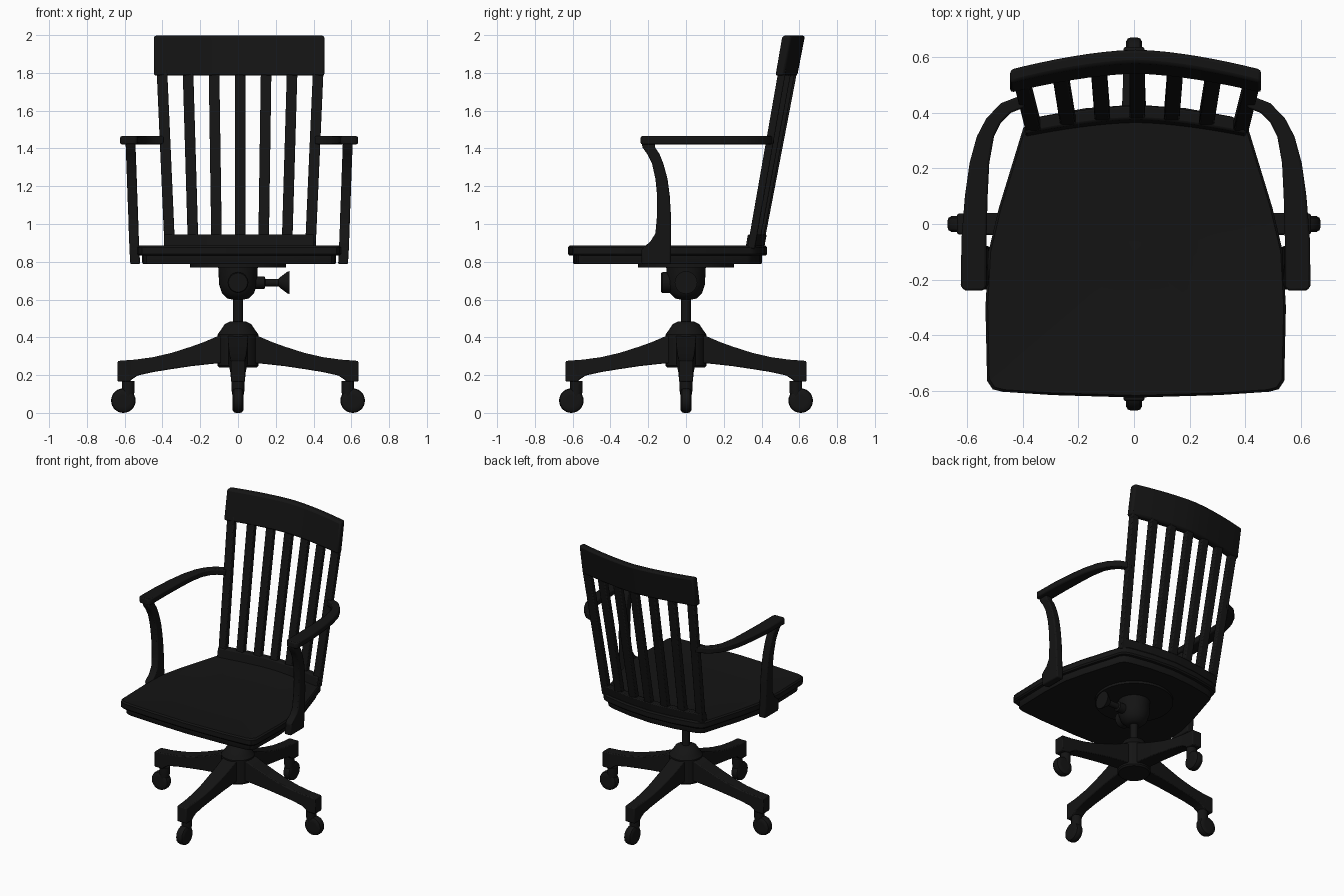
import bpy, bmesh
from math import sin, cos, pi, radians
from mathutils import Matrix

if "Cube" in bpy.data.objects:
    bpy.data.objects.remove(bpy.data.objects["Cube"])

OX = 0.006  # upper half sits slightly off-centre

# Near-black finish shared by every part
black = bpy.data.materials.new("black_finish")
black.diffuse_color = (.007, .007, .007, 1)
black.use_nodes = True
black.node_tree.nodes["Principled BSDF"].inputs["Base Color"].default_value = black.diffuse_color


def loft(name, rings, bevel=0.0, mat=None, segs=2):
    """Skin a list of equal-length rings, cap both ends."""
    bm = bmesh.new()
    vs = [[bm.verts.new(p) for p in r] for r in rings]
    n = len(rings[0])
    for a, b in zip(vs, vs[1:]):
        for i in range(n):
            j = (i + 1) % n
            bm.faces.new((a[i], a[j], b[j], b[i]))
    bm.faces.new(vs[0])
    bm.faces.new(vs[-1])
    if mat:
        bm.transform(mat)
    bmesh.ops.recalc_face_normals(bm, faces=bm.faces)
    me = bpy.data.meshes.new(name)
    bm.to_mesh(me)
    bm.free()
    me.materials.append(black)
    ob = bpy.data.objects.new(name, me)
    bpy.context.collection.objects.link(ob)
    bpy.ops.object.select_all(action='DESELECT')
    ob.select_set(True)
    bpy.context.view_layer.objects.active = ob
    bpy.ops.object.shade_smooth_by_angle(angle=radians(35))
    if bevel:
        m = ob.modifiers.new("bevel", 'BEVEL')
        m.width, m.segments = bevel, segs
        m.limit_method, m.angle_limit = 'ANGLE', radians(40)
    return ob


def lathe(name, prof, n=32, mat=None):
    """Spin (radius, z) points about z."""
    return loft(name, [[(r * cos(2 * pi * i / n), r * sin(2 * pi * i / n), z)
                        for i in range(n)] for r, z in prof], mat=mat)


def box_ring(x0, x1, y0, y1, z):
    return [(x0, y0, z), (x1, y0, z), (x1, y1, z), (x0, y1, z)]


# Seat: half outline mirrored, lofted through stepped edge and dished top
half = [(0, -.625), (.3, -.616), (.48, -.604), (.515, -.595), (.535, -.565), (.541, -.3),
        (.53, -.1), (.492, .06), (.405, .345), (.385, .37), (.345, .387), (.18, .417), (0, .43)]
outline = half + [(-x, y) for x, y in half[-2:0:-1]]
levels = [(.02, .787), (.94, .787), (.95, .797), (.95, .832), (.985, .832), (1, .842), (1, .875),
          (.985, .885), (.88, .882), (.65, .87), (.35, .866), (.02, .868)]
loft("seat", [[(OX + x * s, -.1 + (y + .1) * s, z) for x, y in outline] for s, z in levels])


# Curved back: depth of centre line at sideways fraction t and height z
def back_y(t, z):
    k = (z - .88) / .91
    return (.39 + .175 * k) - (.05 + .018 * k) * abs(t) ** 1.6


def curved_rail(name, hw, z0, z1, thick, bevel):
    rings = []
    for i in range(17):
        t = -1 + i / 8
        a, b = back_y(t, z0), back_y(t, z1)
        x, h = OX + t * hw, thick / 2
        rings.append([(x, a - h, z0), (x, a + h, z0), (x, b + h, z1), (x, b - h, z1)])
    loft(name, rings, bevel)


curved_rail("crest_rail", .452, 1.785, 1.997, .05, .012)
curved_rail("lower_back_rail", .397, .865, .945, .05, .008)

# Seven back slats, fanning out upward
for i in range(7):
    t = (i - 3) / 3 * .92
    rings = []
    for z, sx in ((.87, .124), (1.82, .138)):
        x, y = OX + .005 + (i - 3) * sx, back_y(t, z)
        rings.append(box_ring(x - .028, x + .028, y - .02, y + .02, z))
    loft(f"back_slat_{i + 1}", rings, .006)

# Arms and their posts
arm_in = [(.55, -.24), (.537, -.225), (.537, -.05), (.533, .1), (.527, .22), (.51, .315),
          (.485, .365), (.45, .4), (.40, .42)]
arm_out = [(.615, -.24), (.63, -.225), (.627, -.05), (.615, .1), (.598, .22), (.572, .315),
           (.538, .38), (.485, .435), (.40, .468)]
# height, front y, back y, middle x
post = [(.787, -.235, -.08, .55), (.87, -.235, -.08, .555), (.905, -.19, -.08, .556),
        (.95, -.162, -.08, .558), (1.05, -.153, -.08, .561), (1.15, -.153, -.086, .565),
        (1.24, -.162, -.098, .568), (1.32, -.18, -.12, .571), (1.37, -.205, -.14, .573),
        (1.405, -.23, -.163, .574), (1.43, -.235, -.165, .575)]
for s, side in ((-1, "left"), (1, "right")):
    loft(f"armrest_{side}",
         [[(OX + s * a, b, 1.422), (OX + s * c, d, 1.422), (OX + s * c, d, 1.465), (OX + s * a, b, 1.465)]
          for (a, b), (c, d) in zip(arm_in, arm_out)], .008)
    loft(f"arm_post_{side}",
         [box_ring(OX + s * x - .026, OX + s * x + .026, y0, y1, z) for z, y0, y1, x in post], .008)

# Swivel mechanism under the seat
lathe("seat_plate", [(.255, .77), (.255, .79)], 40)
lathe("tilt_housing", [(.03, .6), (.055, .605), (.085, .635), (.1, .68), (.105, .775)])
lathe("column", [(.026, .44), (.026, .62)], 20)
lathe("tension_knob", [(.055, .03), (.055, .125), (.05, .132)], 24,
      Matrix.Translation((0, 0, .69)) @ Matrix.Rotation(pi / 2, 4, 'X'))
lathe("height_knob", [(.033, .08), (.033, .14), (.02, .145), (.02, .215), (.03, .225),
                      (.058, .262), (.06, .272)], 24,
      Matrix.Translation((0, 0, .69)) @ Matrix.Rotation(pi / 2, 4, 'Y'))

# Base hub
lathe("base_hub", [(.1, .24), (.108, .25), (.108, .415), (.09, .44), (.07, .47), (.045, .483), (.02, .484)])

# Four legs with casters: radius, underside z, top z, half width
leg = [(.04, .265, .415, .055), (.11, .262, .405, .054), (.18, .255, .375, .052), (.25, .247, .35, .05),
       (.35, .232, .318, .046), (.45, .216, .295, .042), (.53, .198, .284, .039), (.565, .175, .28, .038),
       (.572, .165, .28, .038), (.637, .165, .275, .037)]
tyre = [(.03, -.029), (.05, -.029), (.061, -.022), (.065, -.01), (.065, .01), (.061, .022),
        (.05, .029), (.03, .029)]
for i in range(4):
    turn = Matrix.Rotation(i * pi / 2, 4, 'Z')
    loft(f"base_leg_{i + 1}", [[(r, -w, a), (r, w, a), (r, w, b), (r, -w, b)] for r, a, b, w in leg],
         .006, turn)
    lathe(f"caster_wheel_{i + 1}", tyre, 28,
          turn @ Matrix.Translation((.607, 0, .065)) @ Matrix.Rotation(pi / 2, 4, 'X'))
    lathe(f"caster_stem_{i + 1}", [(.028, .08), (.034, .12), (.034, .17)], 16,
          turn @ Matrix.Translation((.581, 0, 0)))
